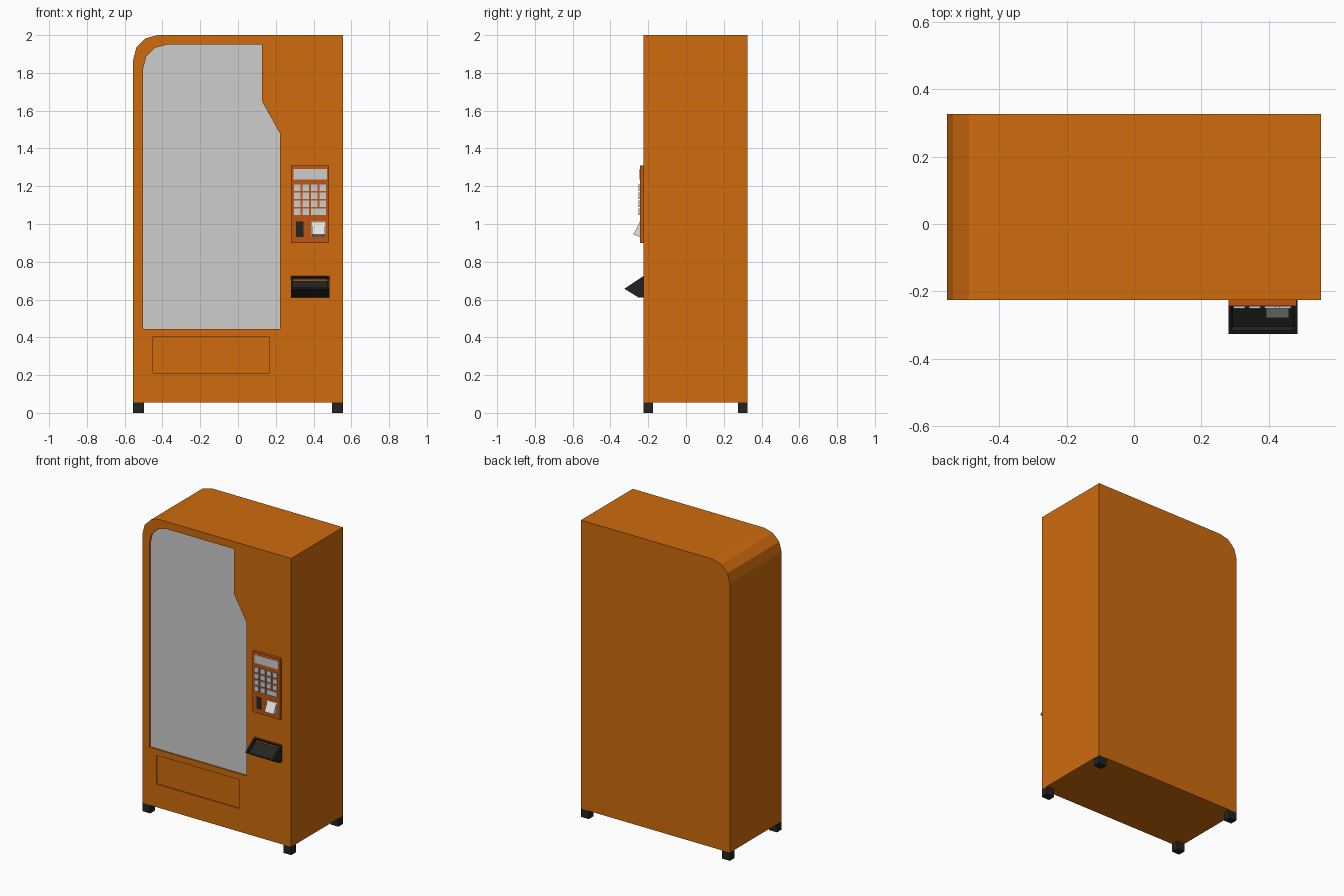
import bpy, bmesh, math
from mathutils import Vector

if "Cube" in bpy.data.objects:
    bpy.data.objects.remove(bpy.data.objects["Cube"])


def material(name, rgb):
    m = bpy.data.materials.new(name)
    m.diffuse_color = (*rgb, 1)
    m.use_nodes = True
    m.node_tree.nodes["Principled BSDF"].inputs["Base Color"].default_value = m.diffuse_color
    return m


ORANGE = material("orange paint", (0.62, 0.148, 0.004))
RUST = material("dark orange panel", (0.52, 0.092, 0.006))
GREY = material("light grey glass", (0.61, 0.61, 0.61))
KEY = material("key grey", (0.60, 0.62, 0.63))
WHITE = material("off white", (0.78, 0.79, 0.78))
BLACK = material("black plastic", (0.017, 0.017, 0.018))

FRONT, BACK = -0.226, 0.326


def prism(name, pts, a, b, mat, axis="y"):
    """Extrude an outline: (x, z) points along y, or (y, z) points along x."""
    bm = bmesh.new()
    place = (lambda p, t: (p[0], t, p[1])) if axis == "y" else (lambda p, t: (t, p[0], p[1]))
    low = [bm.verts.new(place(p, a)) for p in pts]
    high = [bm.verts.new(place(p, b)) for p in pts]
    bm.faces.new(low)
    bm.faces.new(high[::-1])
    n = len(pts)
    for i in range(n):
        j = (i + 1) % n
        bm.faces.new((low[i], high[i], high[j], low[j]))
    bmesh.ops.recalc_face_normals(bm, faces=bm.faces)
    me = bpy.data.meshes.new(name)
    bm.to_mesh(me)
    bm.free()
    me.materials.append(mat)
    ob = bpy.data.objects.new(name, me)
    bpy.context.collection.objects.link(ob)
    return ob


def plate(name, x0, x1, z0, z1, y0, y1, mat):
    return prism(name, [(x0, z0), (x1, z0), (x1, z1), (x0, z1)], y0, y1, mat)


def arc(cx, cz, r):
    """Upper-left rounded corner in three flat segments."""
    return [(cx - r * math.sin(math.radians(d)), cz + r * math.cos(math.radians(d)))
            for d in (0, 30, 60, 90)]


def recess(ob, cutter):
    mod = ob.modifiers.new("recess", "BOOLEAN")
    mod.operation = "DIFFERENCE"
    mod.solver = "EXACT"
    mod.object = cutter
    bpy.context.view_layer.objects.active = ob
    bpy.ops.object.modifier_apply(modifier=mod.name)
    bpy.data.objects.remove(cutter)


# Cabinet with one rounded top corner
body = prism("cabinet", [(-0.555, 0.055), (0.555, 0.055), (0.555, 2.0)]
             + arc(-0.425, 1.87, 0.13), FRONT, BACK, ORANGE)

# Recessed window and delivery flap
window = [(-0.503, 0.445), (0.222, 0.445), (0.222, 1.48), (0.127, 1.65),
          (0.127, 1.95)] + arc(-0.375, 1.822, 0.128)
recess(body, prism("window_cutter", window, FRONT - 0.05, FRONT + 0.014, ORANGE))
recess(body, plate("flap_cutter", -0.45, 0.165, 0.21, 0.405, FRONT - 0.05, FRONT + 0.008, ORANGE))
prism("window_glass", window, FRONT + 0.011, FRONT + 0.016, GREY)

# Feet
for side, sx in (("left", -1), ("right", 1)):
    for end, y in (("front", FRONT), ("back", BACK - 0.05)):
        xs = sorted((sx * 0.555, sx * 0.497))
        plate(f"{end}_{side}_foot", xs[0], xs[1], 0, 0.056, y, y + 0.05, BLACK)

# Control panel and display
PANEL = -0.244
plate("control_panel", 0.28, 0.483, 0.9, 1.31, PANEL, FRONT + 0.002, RUST)
plate("display", 0.294, 0.47, 1.235, 1.29, PANEL - 0.001, PANEL + 0.002, GREY)

# Keypad: four rows of four, with a wide key at the end of the last row
for row in range(4):
    z = 1.175 - row * 0.0425
    for col in range(4 if row < 3 else 3):
        x = 0.296 + col * 0.0455
        w = 0.08 if (row == 3 and col == 2) else 0.034
        plate(f"key_{row}_{col}", x, x + w, z, z + 0.034, PANEL - 0.007, PANEL + 0.002, KEY)

# Coin slot and wedge-shaped card reader
plate("coin_slot", 0.308, 0.346, 0.93, 1.012, PANEL - 0.001, PANEL + 0.002, BLACK)
plate("card_reader_base", 0.388, 0.463, 0.93, 1.012, PANEL - 0.003, PANEL + 0.002, KEY)
prism("card_reader", [(PANEL, 1.01), (-0.279, 0.944), (PANEL, 0.932)], 0.392, 0.46, WHITE, "x")

# Change tray with a hollow in its sloping top
tray = prism("change_tray", [(FRONT + 0.001, 0.725), (-0.326, 0.657), (-0.25, 0.61),
                             (FRONT + 0.001, 0.61)], 0.28, 0.485, BLACK, "x")
bm = bmesh.new()
bm.from_mesh(tray.data)
top = max(bm.faces, key=lambda f: f.normal.dot(Vector((0, -0.6, 0.8))))
bmesh.ops.inset_region(bm, faces=[top], thickness=0.016)
bmesh.ops.inset_region(bm, faces=[top], thickness=0.001, depth=-0.022)
bm.to_mesh(tray.data)
bm.free()
